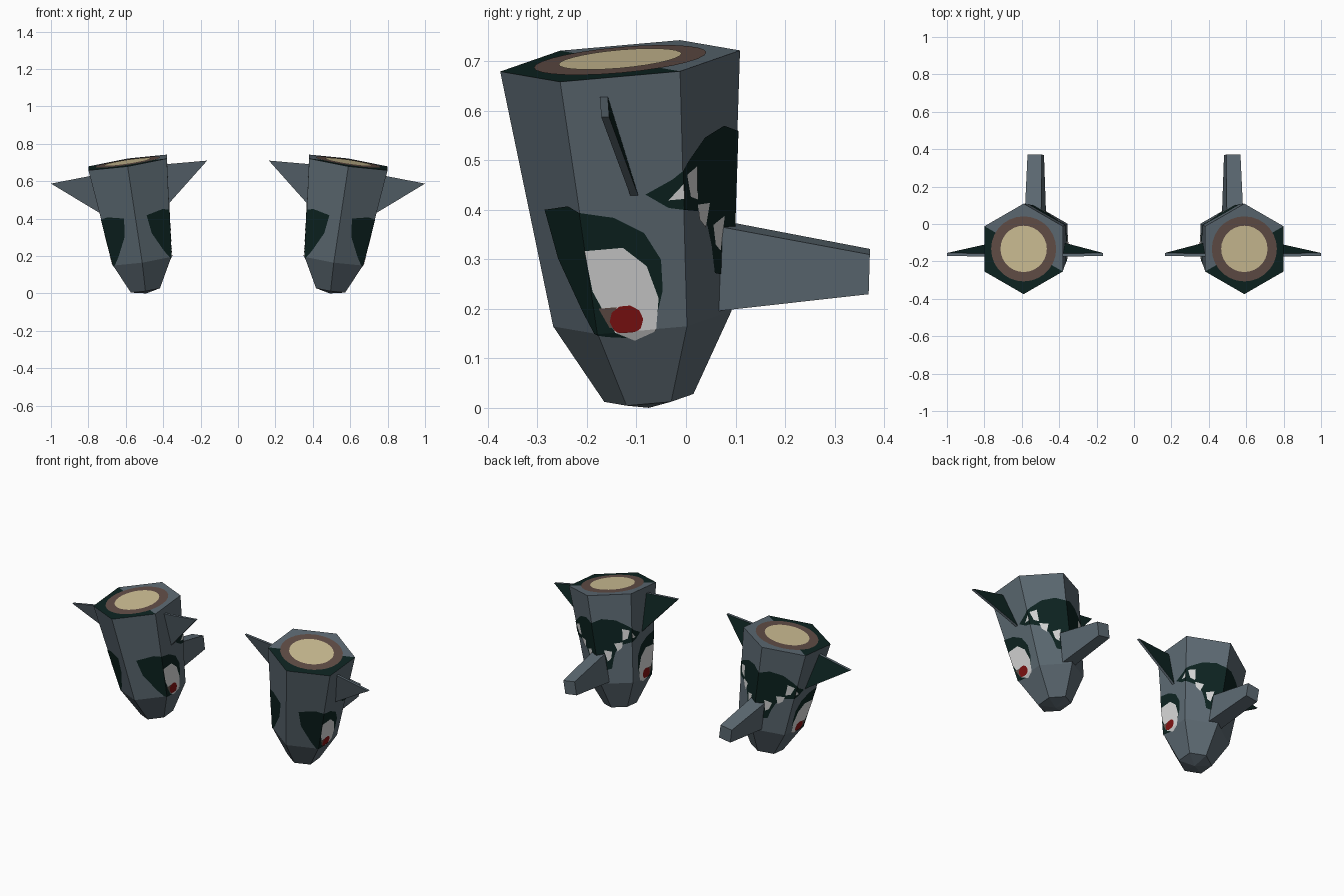
import bpy, bmesh
from math import sin, cos, radians
from mathutils import Vector

cube = bpy.data.objects.get("Cube")
if cube:
    bpy.data.objects.remove(cube)


def material(name, rgb):
    m = bpy.data.materials.new(name)
    m.use_nodes = True
    m.diffuse_color = (*rgb, 1)
    m.node_tree.nodes["Principled BSDF"].inputs["Base Color"].default_value = (*rgb, 1)
    return m


GREY = material("slate_grey", (0.109, 0.144, 0.171))
DARK = material("dark_green", (0.004, 0.017, 0.015))
BROWN = material("ring_brown", (0.122, 0.076, 0.063))
CREAM = material("wood_cream", (0.63, 0.53, 0.305))
WHITE = material("eye_white", (0.69, 0.69, 0.69))
RED = material("pupil_red", (0.22, 0.006, 0.006))

# Body levels: centre and radius, all on parallel tilted planes
BOTTOM = (Vector((0.495, -0.075, 0.02)), 0.09)
KNEE = (Vector((0.512, -0.088, 0.18)), 0.18)
TOP = (Vector((0.59, -0.133, 0.70)), 0.242)


def on_level(centre, r, angle):
    dx, dy = r * cos(angle), r * sin(angle)
    return centre + Vector((dx, dy, -0.15 * dx + 0.088 * dy))


def corner(level, i):
    return on_level(*level, radians(60 * i - 90))


def surface(u, v, lift):
    """Point on the body: u counts hexagon sides, v is 0 at the knee and 1 at the top."""
    low, high, t = (KNEE, TOP, v) if v >= 0 else (BOTTOM, KNEE, v + 1)
    i = min(int(u + 1e-4), 5)
    ring = [corner(lv, i).lerp(corner(lv, i + 1), u - i) for lv in (low, high)]
    p = ring[0].lerp(ring[1], t)
    axis = low[0].lerp(high[0], t)
    return p + (p - axis) * lift


def make(name, verts, faces, mats, side, rule=None, closed=True):
    """Builds a part for one side; side -1 is the mirrored copy."""
    mesh = bpy.data.meshes.new(name)
    mesh.from_pydata([(p[0] * side, p[1], p[2]) for p in verts], [],
                     [f if side > 0 else f[::-1] for f in faces])
    for m in mats:
        mesh.materials.append(m)
    if closed:
        bm = bmesh.new()
        bm.from_mesh(mesh)
        bmesh.ops.recalc_face_normals(bm, faces=bm.faces)
        bm.to_mesh(mesh)
        bm.free()
    if rule:
        for poly in mesh.polygons:
            poly.material_index = rule(poly)
    obj = bpy.data.objects.new(name, mesh)
    bpy.context.collection.objects.link(obj)


def paint(name, outline, mat, lift, side):
    """Thin painted patch that folds over the body's edges."""
    bm = bmesh.new()
    bm.faces.new([bm.verts.new((u, v, 0)) for u, v in outline])
    bmesh.ops.triangulate(bm, faces=bm.faces[:])
    cuts = [((i, 0, 0), (1, 0, 0)) for i in range(1, 6)] + [((0, 0, 0), (0, 1, 0))]
    for co, no in cuts:
        bmesh.ops.bisect_plane(bm, geom=bm.verts[:] + bm.edges[:] + bm.faces[:],
                               plane_co=co, plane_no=no, dist=1e-5)
    bmesh.ops.recalc_face_normals(bm, faces=bm.faces)
    bm.verts.index_update()
    verts = [surface(v.co.x, v.co.y if abs(v.co.y) > 1e-4 else 0, lift) for v in bm.verts]
    faces = []
    for f in bm.faces:
        f.normal_update()
        ids = [v.index for v in f.verts]
        faces.append(ids if f.normal.z > 0 else ids[::-1])
    bm.free()
    make(name, verts, faces, [mat], side, closed=False)


def flip(outline):
    return [(6 - u, v) for u, v in outline]


def body(side):
    verts = [corner(lv, i) for lv in (BOTTOM, KNEE, TOP) for i in range(6)]
    verts.append(Vector((0.49, -0.075, 0)))
    faces = []
    for i in range(6):
        j = (i + 1) % 6
        faces += [(i, j, j + 6, i + 6), (i + 6, j + 6, j + 12, i + 12), (18, j, i)]
    # Top rim in two halves, the front outer one painted dark
    faces += [(14, 15, 16, 17), (17, 12, 13, 14)]
    make("body", verts, faces, [GREY, DARK], side,
         lambda p: int(p.index == len(faces) - 1))


def disc(name, r, height, mat, side, n=28):
    centre = TOP[0] + Vector((0, 0, height))
    verts = [on_level(centre, r, radians(360 * i / n)) for i in range(n)]
    make(name, verts, [tuple(range(n))], [mat], side, closed=False)


def ear(name, tip, top, low, side):
    """Thin wedge: grey in front, dark behind."""
    shape = [(*tip, -0.171), (*top, -0.175), (*low, -0.104)]
    verts = [(x, y + d, z) for d in (0, 0.016) for x, z, y in shape]
    faces = [(0, 1, 2), (5, 4, 3), (0, 3, 4, 1), (1, 4, 5, 2), (2, 5, 3, 0)]
    make(name, verts, faces, [GREY, DARK], side, lambda p: int(p.normal.y > 0.6))


def nose(side):
    verts = []
    for y, low, high, w in ((0.05, 0.2, 0.375, 0.044), (0.37, 0.235, 0.315, 0.038)):
        for z, s in ((low, -1), (low, 1), (high, 1), (high, -1)):
            x = 0.526 + 0.15 * (z - 0.28) + s * w
            verts.append((x, y + 0.03 * (z - 0.28), z - 0.15 * s * w))
    faces = [(0, 1, 2, 3), (4, 5, 6, 7)] + [(i, (i + 1) % 4, (i + 1) % 4 + 4, i + 4) for i in range(4)]
    make("nose", verts, faces, [GREY], side)


# Face outlines in body coordinates
EYE_PATCH = [(0.33, 0.47), (0.8, 0.5), (1.32, 0.45), (1.6, 0.38), (1.75, 0.27), (1.75, 0.15),
             (1.66, 0.04), (1.4, -0.1), (1.1, -0.05), (0.93, 0.0), (0.75, 0.08), (0.42, 0.28)]
EYE_WHITE = [(1.0, 0.33), (1.38, 0.33), (1.6, 0.25), (1.7, 0.12), (1.64, -0.03), (1.4, -0.13),
             (1.2, 0.0), (1.02, 0.17)]
EYE_SHADE = [(1.06, 0.1), (1.25, 0.1), (1.25, 0.02), (1.15, 0.02)]
PUPIL = [(1.34 + 0.18 * cos(radians(a)), 0.045 + 0.06 * sin(radians(a))) for a in range(0, 360, 36)]
MOUTH_HALF = [(3, 0.25), (2.8, 0.15), (2.6, 0.17), (2.53, 0.28), (2.45, 0.36), (2.3, 0.43),
              (1.85, 0.47), (1.64, 0.53), (1.9, 0.58), (2.1, 0.64), (2.4, 0.71), (2.74, 0.73), (3, 0.69)]
TEETH = [[(1.85, 0.5), (2.0, 0.5), (2.0, 0.56)],
         [(2.06, 0.59), (2.25, 0.61), (2.25, 0.48), (2.12, 0.5)],
         [(2.25, 0.46), (2.48, 0.45), (2.4, 0.36), (2.28, 0.4)],
         [(2.55, 0.36), (2.77, 0.38), (2.7, 0.25), (2.6, 0.28)]]

for side in (1, -1):
    body(side)
    disc("bark_ring", 0.174, 0.002, BROWN, side)
    disc("wood_core", 0.124, 0.004, CREAM, side)
    ear("outer_ear", (1.0, 0.587), (0.70, 0.645), (0.70, 0.406), side)
    ear("inner_ear", (0.165, 0.71), (0.45, 0.685), (0.42, 0.424), side)
    nose(side)
    for half in (list, flip):
        paint("eye_patch", half(EYE_PATCH), DARK, 0.01, side)
        paint("eye_white", half(EYE_WHITE), WHITE, 0.018, side)
        paint("eye_shade", half(EYE_SHADE), BROWN, 0.024, side)
        paint("pupil", half(PUPIL), RED, 0.03, side)
        paint("mouth", half(MOUTH_HALF), DARK, 0.01, side)
        for tooth in TEETH:
            paint("tooth", half(tooth), WHITE, 0.018, side)
